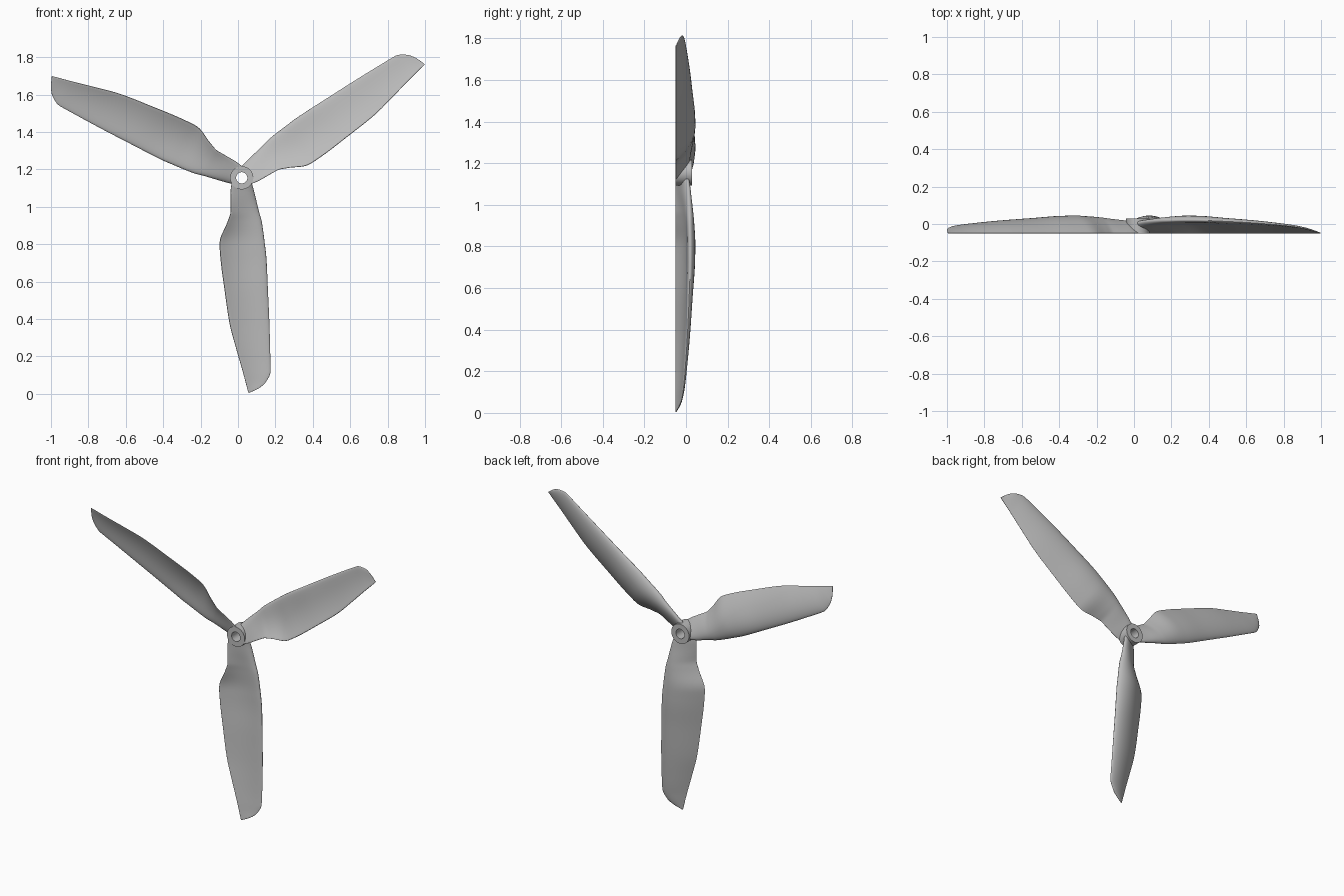
import bpy, bmesh, math
from mathutils import Matrix, Vector

cube = bpy.data.objects.get("Cube")
if cube:
    bpy.data.objects.remove(cube)

HUB = Vector((0.02, 0, 1.155))
BACK = -0.05  # flat plane the trailing edges rest on

grey = bpy.data.materials.new("light_grey")
grey.use_nodes = True
colour = (0.5, 0.5, 0.5, 1)
grey.diffuse_color = colour
grey.node_tree.nodes["Principled BSDF"].inputs["Base Color"].default_value = colour

# Blade stations: radius, trailing x, leading x, leading y, thickness, camber
STATIONS = [
    (0.031, -0.055, 0.055, 0.005, 0.036, 0.004),
    (0.08, -0.060, 0.068, 0.012, 0.036, 0.006),
    (0.18, -0.060, 0.092, 0.017, 0.038, 0.018),
    (0.235, -0.076, 0.107, 0.018, 0.039, 0.024),
    (0.35, -0.119, 0.123, 0.020, 0.040, 0.030),
    (0.43, -0.114, 0.132, 0.020, 0.038, 0.029),
    (0.60, -0.092, 0.140, 0.015, 0.032, 0.022),
    (0.78, -0.065, 0.148, 0.007, 0.025, 0.018),
    (0.92, -0.028, 0.152, -0.002, 0.019, 0.014),
    (1.035, 0.005, 0.154, -0.012, 0.014, 0.010),
    (1.095, 0.021, 0.127, -0.022, 0.010, 0.006),
    (1.125, 0.029, 0.092, -0.033, 0.007, 0.003),
    (1.150, 0.036, 0.040, -0.047, 0.003, 0.000),
]


def slope(i, k):
    """Gentle tangent that never overshoots the stations."""
    if i in (0, len(STATIONS) - 1):
        j = max(i, 1)
        return (STATIONS[j][k] - STATIONS[j - 1][k]) / (STATIONS[j][0] - STATIONS[j - 1][0])
    a, b, c = STATIONS[i - 1:i + 2]
    d1, d2 = (b[k] - a[k]) / (b[0] - a[0]), (c[k] - b[k]) / (c[0] - b[0])
    return 2 * d1 * d2 / (d1 + d2) if d1 * d2 > 0 else 0


def station(i, t):
    """Hermite blend between station i and the next."""
    a, b = STATIONS[i], STATIONS[i + 1]
    h = b[0] - a[0]
    out = [a[0] + h * t]
    for k in range(1, 6):
        out.append(a[k] * (1 + 2 * t) * (1 - t) ** 2 + b[k] * t * t * (3 - 2 * t)
                   + h * slope(i, k) * t * (1 - t) ** 2 + h * slope(i + 1, k) * t * t * (t - 1))
    return out


def section(r, xt, xl, yl, thick, camber, n=16):
    """Cambered aerofoil loop, from trailing edge over the back and round."""
    loop = []
    for j in range(2 * n):
        s = 0.5 + 0.5 * math.cos(math.pi * j / n)
        side = 1 if j <= n else -1
        half = thick * 5 * (0.2969 * math.sqrt(s) - 0.126 * s - 0.3516 * s ** 2
                            + 0.2843 * s ** 3 - 0.1015 * s ** 4) + 0.002 * s
        y = yl + (BACK - yl) * s + camber * 4 * s * (1 - s) + side * half
        loop.append(Vector((xl + (xt - xl) * s, max(y, BACK), -r)))
    return loop


def finish(name, bm, angle):
    bmesh.ops.recalc_face_normals(bm, faces=bm.faces)
    mesh = bpy.data.meshes.new(name)
    bm.to_mesh(mesh)
    bm.free()
    mesh.materials.append(grey)
    obj = bpy.data.objects.new(name, mesh)
    bpy.context.collection.objects.link(obj)
    obj.location = HUB
    bpy.ops.object.select_all(action='DESELECT')
    obj.select_set(True)
    bpy.context.view_layer.objects.active = obj
    bpy.ops.object.shade_smooth_by_angle(angle=math.radians(angle))
    return obj


def bridge(bm, a, b):
    for j in range(len(a)):
        k = (j + 1) % len(a)
        bm.faces.new((a[j], a[k], b[k], b[j]))


# Three blades, lofted through the sections
params = [station(i, t / 5) for i in range(len(STATIONS) - 1) for t in range(5)]
params.append(station(len(STATIONS) - 2, 1))
for i, name in enumerate(("lower_blade", "left_blade", "right_blade")):
    bm = bmesh.new()
    turn = Matrix.Rotation(math.radians(-120 * i), 3, 'Y')
    rings = [[bm.verts.new(turn @ p) for p in section(*q)] for q in params]
    for a, b in zip(rings, rings[1:]):
        bridge(bm, a, b)
    bm.faces.new(rings[0])
    bm.faces.new(rings[-1])
    finish(name, bm, 50)

# Hub ring with an open bore
bm = bmesh.new()
rings = []
for radius, y in ((0.062, BACK), (0.062, 0.03), (0.03, 0.03), (0.03, BACK)):
    angles = [2 * math.pi * j / 48 for j in range(48)]
    rings.append([bm.verts.new((radius * math.cos(a), y, radius * math.sin(a))) for a in angles])
for j in range(4):
    bridge(bm, rings[j], rings[(j + 1) % 4])
finish("hub", bm, 35)
